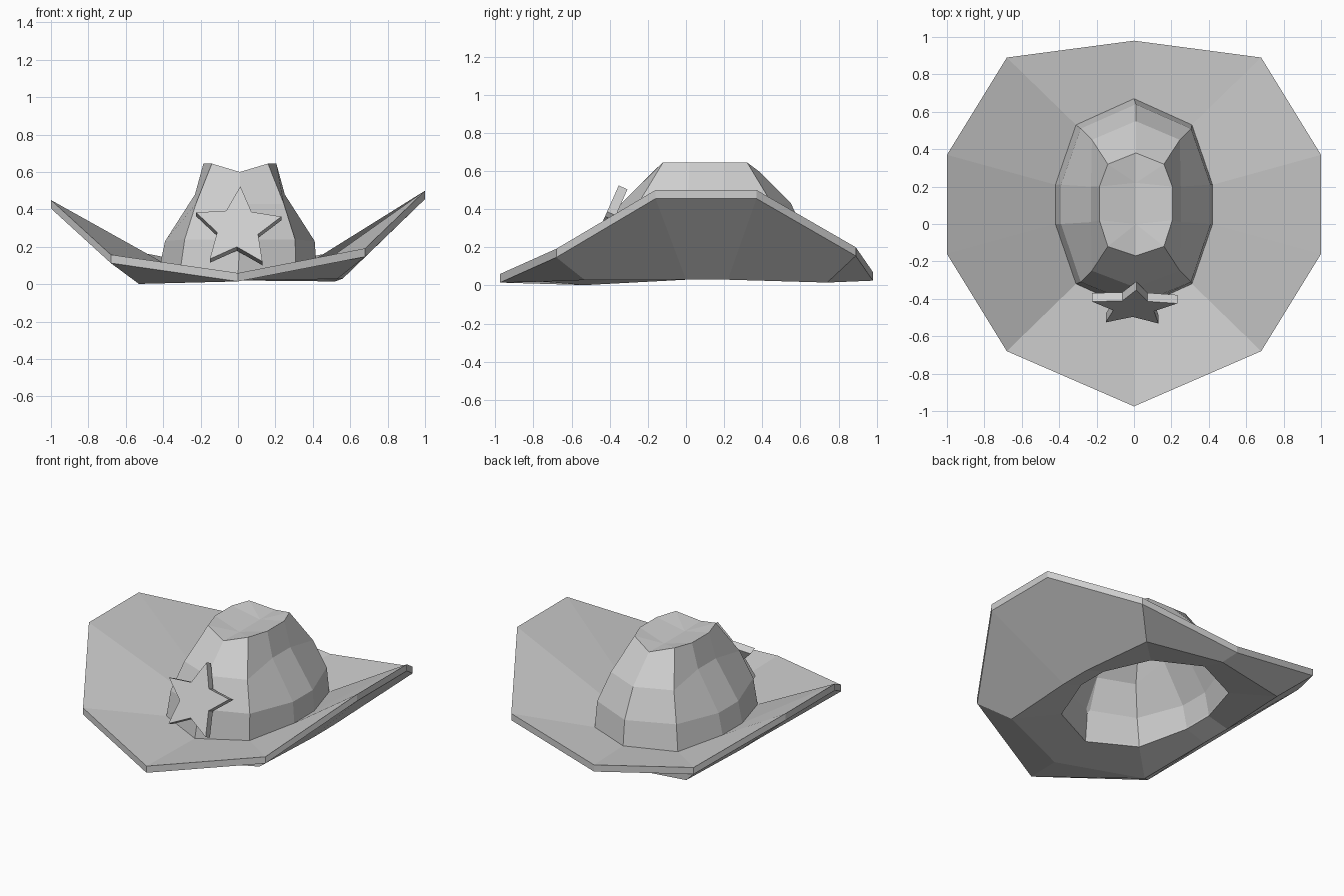
import bpy
import bmesh
import math
from mathutils import Matrix, Vector

cube = bpy.data.objects.get("Cube")
if cube:
    bpy.data.objects.remove(cube, do_unlink=True)

felt = bpy.data.materials.new("light_grey")
felt.use_nodes = True
felt.diffuse_color = (0.62, 0.62, 0.62, 1)
felt.node_tree.nodes["Principled BSDF"].inputs["Base Color"].default_value = felt.diffuse_color


def finish(bm, name):
    """Turn a bmesh into a flat shaded object."""
    mesh = bpy.data.meshes.new(name)
    bm.to_mesh(mesh)
    bm.free()
    mesh.materials.append(felt)
    obj = bpy.data.objects.new(name, mesh)
    bpy.context.collection.objects.link(obj)
    return obj


def full_ring(half):
    """Mirror six points, running front to back, into a ten-sided ring."""
    return half + [(-x, y, z) for x, y, z in half[4:0:-1]]


def shifted(ring, dx=0, dz=0):
    return [(x + dx, y, z + dz) for x, y, z in ring]


def loft(name, rings, closed=False):
    """Skin a series of rings with quads."""
    bm = bmesh.new()
    loops = [[bm.verts.new(p) for p in ring] for ring in rings]
    pairs = list(zip(loops, loops[1:]))
    if closed:
        pairs.append((loops[-1], loops[0]))
    for low, high in pairs:
        count = len(low)
        for i in range(count):
            j = (i + 1) % count
            bm.faces.new((low[i], low[j], high[j], high[i]))
    bmesh.ops.remove_doubles(bm, verts=bm.verts, dist=0.0005)
    return finish(bm, name)


# Brim: upturned at the sides, with one side of the front slightly higher
brim_edge = full_ring([
    (0, -0.975, 0.06), (0.68, -0.68, 0.175), (1, -0.16, 0.475),
    (1, 0.37, 0.475), (0.68, 0.89, 0.2), (0, 0.98, 0.07)])
brim_edge = [(x, y, z + 0.025 * x * (y < 0.5)) for x, y, z in brim_edge]
brim_under = full_ring([
    (0, -0.755, 0.02), (0.53, -0.53, 0.015), (0.56, 0, 0.03),
    (0.56, 0.22, 0.03), (0.52, 0.74, 0.015), (0, 0.84, 0.02)])
brim_under = [(x, y, z + 0.025 * x * (y < -0.4)) for x, y, z in brim_under]
crown_base = full_ring([
    (0, -0.46, 0.05), (0.31, -0.32, 0.065), (0.42, 0, 0.09),
    (0.42, 0.21, 0.09), (0.31, 0.53, 0.07), (0, 0.67, 0.08)])
loft("brim", [shifted(crown_base, dz=-0.015), brim_under,
              shifted(brim_edge, dz=-0.045), brim_edge, crown_base], closed=True)

# Crown: faceted wall with a shallow creased top, leaning a touch to one side
crown_belly = full_ring([
    (0, -0.43, 0.24), (0.295, -0.31, 0.24), (0.4, 0, 0.23),
    (0.4, 0.21, 0.23), (0.295, 0.51, 0.24), (0, 0.64, 0.24)])
crown_shoulder = full_ring([
    (0, -0.34, 0.43), (0.235, -0.25, 0.43), (0.24, 0.01, 0.48),
    (0.24, 0.2, 0.48), (0.235, 0.45, 0.43), (0, 0.55, 0.43)])
crown_rim = full_ring([
    (0, -0.17, 0.6), (0.15, -0.12, 0.645), (0.195, 0.02, 0.645),
    (0.195, 0.2, 0.645), (0.15, 0.32, 0.645), (0, 0.38, 0.6)])
crease = full_ring([(0, 0, 0.595)] * 3 + [(0, 0.22, 0.595)] * 3)
upper_rings = [shifted(ring, dx=0.01)
               for ring in (crown_belly, crown_shoulder, crown_rim, crease)]
loft("crown", [crown_base] + upper_rings)

# Star badge: extruded five-pointed outline leaning back against the crown
bm = bmesh.new()
outline = []
for i in range(10):
    radius = 0.115 if i % 2 else 0.24
    angle = math.radians(90 + 36 * i)
    outline.append(bm.verts.new((radius * math.cos(angle), radius * math.sin(angle), 0)))
front = bm.faces.new(outline)
back = bmesh.ops.extrude_face_region(bm, geom=[front])["geom"]
bmesh.ops.translate(bm, vec=(0, 0, -0.05),
                    verts=[g for g in back if isinstance(g, bmesh.types.BMVert)])
bmesh.ops.recalc_face_normals(bm, faces=bm.faces)
star = finish(bm, "star_badge")
lean = Matrix.Rotation(math.radians(66), 4, "X")
roll = Matrix.Rotation(math.radians(-3), 4, "Z")
star.matrix_world = Matrix.Translation(Vector((0, -0.45, 0.305))) @ lean @ roll
